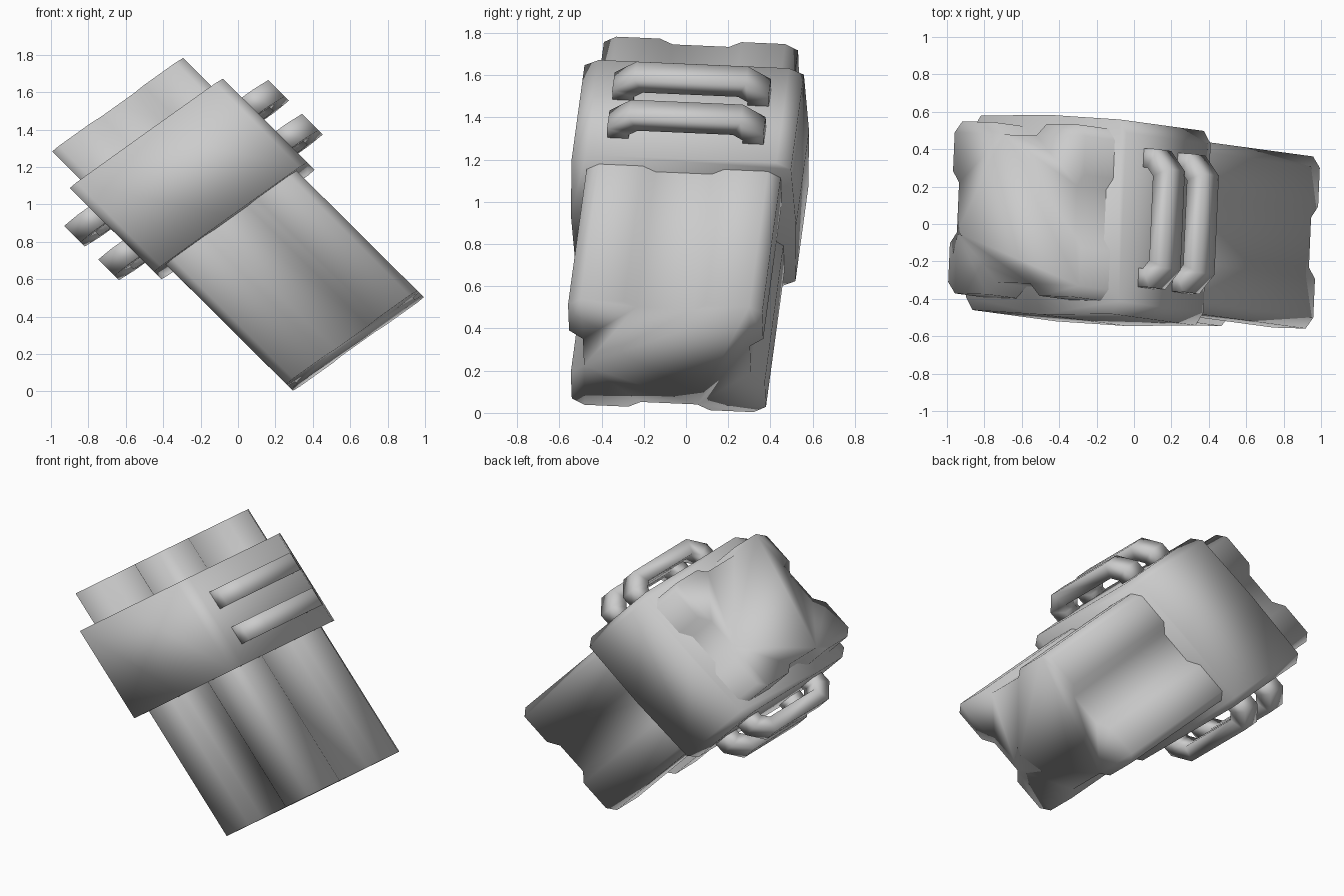
import bpy, bmesh
from mathutils import Vector, Matrix

if "Cube" in bpy.data.objects:
    bpy.data.objects.remove(bpy.data.objects["Cube"])

# Tilted, slightly skewed frame shared by all parts (half-extents of the core block)
CENTRE = Vector((0.0, -0.005, 0.893))
LONG = Vector((0.626, -0.085, -0.622))   # along the block
DEEP = Vector((0.35, -0.01, 0.25))       # toward the handles
WIDE = Vector((0.02, 0.46, -0.02))       # across the block


def place(l, a, w):
    return CENTRE + LONG * l + DEEP * a + WIDE * w


def loft(name, rings):
    """Skin a list of (l, a, w) rings and close both ends."""
    bm = bmesh.new()
    loops = [[bm.verts.new(place(*p)) for p in ring] for ring in rings]
    n = len(loops[0])
    for r, s in zip(loops, loops[1:]):
        for i in range(n):
            bm.faces.new((r[i], r[(i + 1) % n], s[(i + 1) % n], s[i]))
    bm.faces.new(loops[0])
    bm.faces.new(loops[-1])
    bmesh.ops.recalc_face_normals(bm, faces=bm.faces)
    for f in bm.faces:
        f.smooth = True
    mesh = bpy.data.meshes.new(name)
    bm.to_mesh(mesh)
    bm.free()
    obj = bpy.data.objects.new(name, mesh)
    bpy.context.collection.objects.link(obj)
    return obj


def four_way(quadrant):
    """Mirror a quarter outline (a, w) into a full closed outline."""
    half = quadrant + [(-a, w) for a, w in reversed(quadrant)]
    pts = half + [(a, -w) for a, w in reversed(half)]
    return [p for i, p in enumerate(pts) if p != pts[i - 1]]


# Core block: four lobes with a shallow groove down each side
lobe = [(0.9, 0.29), (1.0, 0.42), (1.0, 0.87), (0.89, 1.0), (0.40, 1.0), (0.25, 0.86)]
core = four_way(lobe)
loft("core_block", [[(l, a, w) for a, w in core] for l in (-1, 1)])

# Collar wrapped around the upper half
band = four_way([(1.17, 0.98), (1.06, 1.13), (0.0, 1.16)])
loft("collar", [[(l, a, w - 0.02) for a, w in band] for l in (-0.75, -0.03)])

# Handles: square bars bent over at both ends, two on each side of the collar
path = [(-0.32, -0.03), (-0.32, 0.05), (-0.245, 0.117),
        (0.245, 0.117), (0.32, 0.05), (0.32, -0.03)]


def handle(name, l, side):
    pts = [Vector(p) for p in path]
    rings = []
    for i, p in enumerate(pts):
        d_in = (p - pts[max(i - 1, 0)]).normalized()
        d_out = (pts[min(i + 1, len(pts) - 1)] - p).normalized()
        t = (d_in + d_out).normalized()
        ref = d_out if d_out.length else d_in
        off = Vector((-t.y, t.x)) * 0.05 / t.dot(ref)   # mitred half thickness
        ring = []
        for s, k in ((1, -1), (1, 1), (-1, 1), (-1, -1)):
            q = p + off * s
            ring.append((l + 0.07 * k, side * (1.17 + q.y / 0.43), q.x / 0.46))
        rings.append(ring)
    loft(name, rings)


for side, label in ((1, "upper"), (-1, "lower")):
    for i, l in enumerate((-0.525, -0.235)):
        handle(f"{label}_handle_{i + 1}", l, side)
